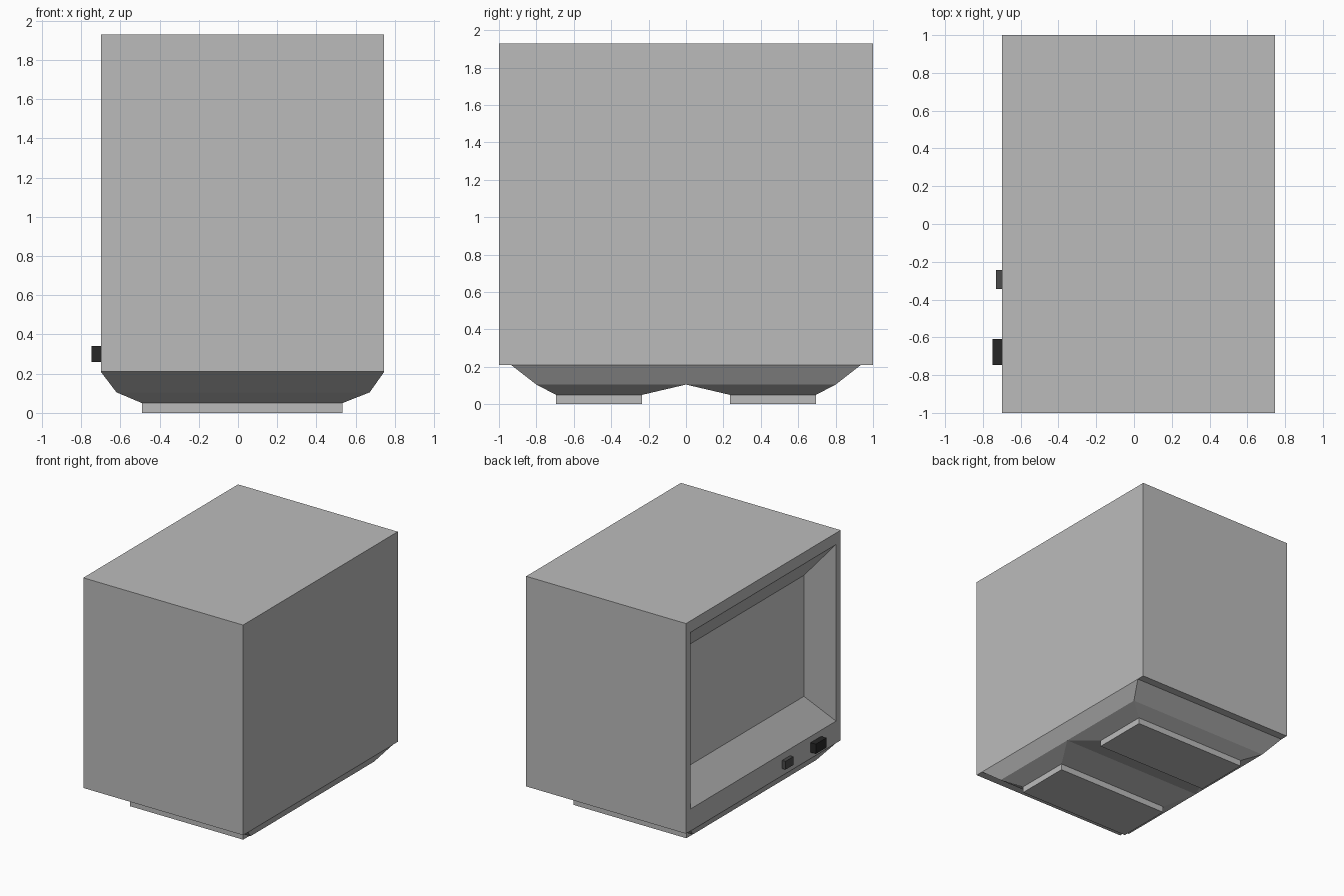
import bpy, bmesh

if "Cube" in bpy.data.objects:
    bpy.data.objects.remove(bpy.data.objects["Cube"])


def material(name, grey):
    m = bpy.data.materials.new(name)
    m.diffuse_color = (grey, grey, grey, 1)
    m.use_nodes = True
    m.node_tree.nodes["Principled BSDF"].inputs["Base Color"].default_value = m.diffuse_color
    return m


def loft(name, axis, rings, cap_start=True, cap_end=True, mat=None):
    """Skin rectangles (pos, u0, u1, v0, v1) stacked along x (u=y, v=z) or z (u=x, v=y)."""
    bm = bmesh.new()
    loops = []
    for p, u0, u1, v0, v1 in rings:
        corners = [(u0, v0), (u1, v0), (u1, v1), (u0, v1)]
        loops.append([bm.verts.new((p, u, v) if axis == 'x' else (u, v, p))
                      for u, v in corners])
    for a, b in zip(loops, loops[1:]):
        for i in range(4):
            j = (i + 1) % 4
            bm.faces.new((a[i], a[j], b[j], b[i]))
    if cap_start:
        bm.faces.new(loops[0])
    if cap_end:
        bm.faces.new(loops[-1])
    bmesh.ops.recalc_face_normals(bm, faces=bm.faces)
    mesh = bpy.data.meshes.new(name)
    bm.to_mesh(mesh)
    bm.free()
    ob = bpy.data.objects.new(name, mesh)
    bpy.context.collection.objects.link(ob)
    if mat:
        mesh.materials.append(mat)
    return ob


LEFT, RIGHT = -0.70, 0.746
shell = material("shell_grey", 0.5)
glass = material("screen_grey", 0.8)

# Cabinet: box whose left face folds into a frame, a bevelled recess and the screen
cabinet = loft("cabinet", 'x', [
    (RIGHT, -1, 1, 0.21, 1.929),
    (LEFT, -1, 1, 0.21, 1.929),
    (LEFT, -0.94, 0.94, 0.39, 1.835),
    (LEFT + 0.164, -0.759, 0.759, 0.618, 1.608),
], mat=shell)

# The last face is the screen, in a lighter grey
cabinet.data.materials.append(glass)
cabinet.data.polygons[-1].material_index = 1

# Tapered base under the cabinet
loft("base", 'z', [
    (0.21, LEFT, RIGHT, -0.935, 0.935),
    (0.105, -0.62, 0.672, -0.80, 0.80),
], cap_start=False, cap_end=False, mat=shell)

# Two tapered feet with flat pads, mirrored front to back
feet = loft("feet", 'z', [
    (0.105, -0.62, 0.672, 0, 0.80),
    (0.05, -0.49, 0.533, 0.235, 0.695),
    (0.0, -0.49, 0.533, 0.235, 0.695),
], cap_start=False, mat=shell)
mirror = feet.modifiers.new("mirror", 'MIRROR')
mirror.use_axis = (False, True, False)

# Control buttons on the frame
for name, y0, y1, z0, z1, depth, grey in (
        ("large_button", -0.747, -0.61, 0.26, 0.34, 0.048, 0.02),
        ("small_button", -0.345, -0.243, 0.267, 0.335, 0.03, 0.07)):
    loft(name, 'x', [(LEFT - depth, y0, y1, z0, z1), (LEFT, y0, y1, z0, z1)],
         mat=material(name + "_grey", grey))
